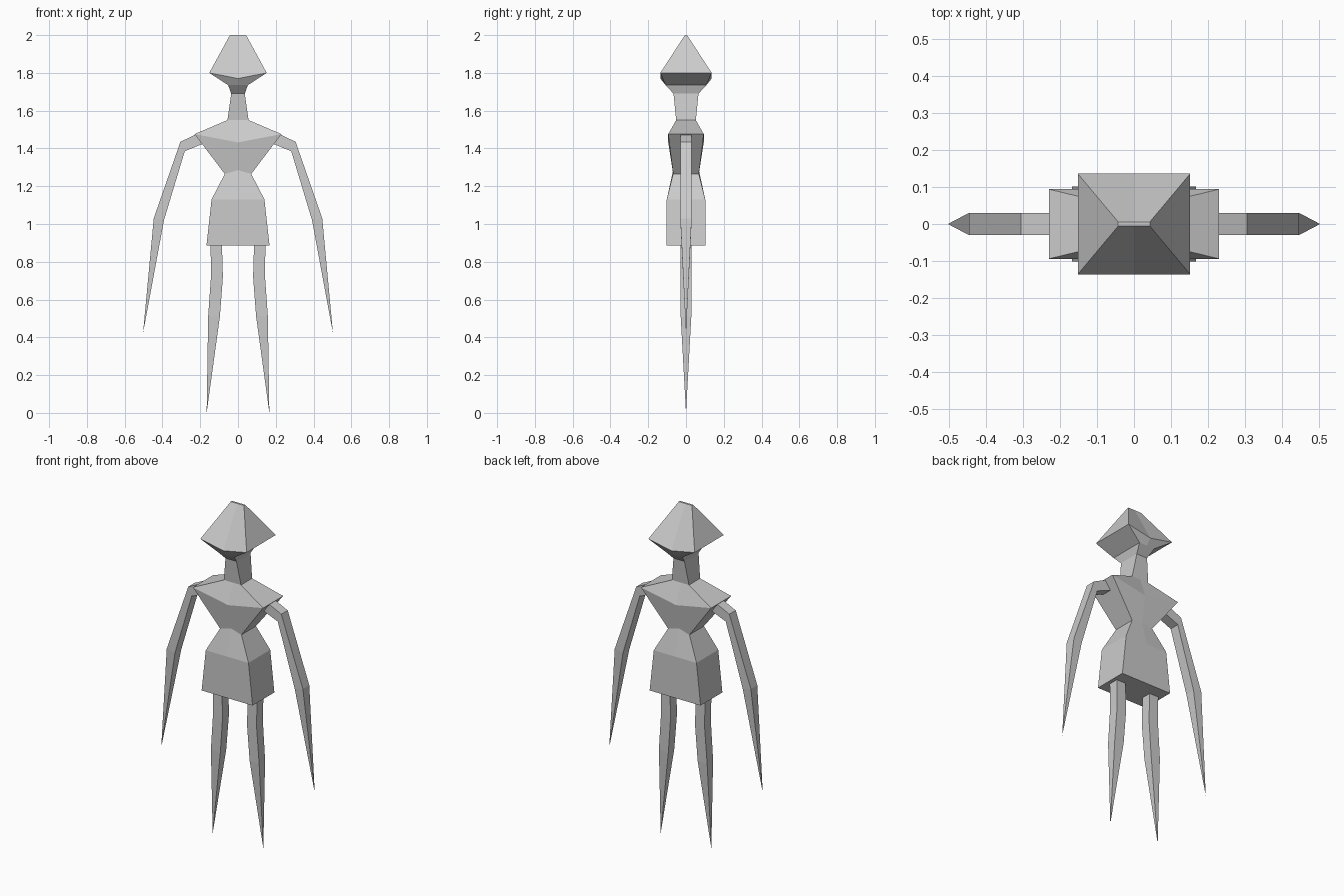
import bpy, bmesh

if "Cube" in bpy.data.objects:
    bpy.data.objects.remove(bpy.data.objects["Cube"])

grey = bpy.data.materials.new("grey")
grey.diffuse_color = (0.6, 0.6, 0.6, 1)
grey.use_nodes = True
grey.node_tree.nodes["Principled BSDF"].inputs["Base Color"].default_value = grey.diffuse_color


def loft(name, rings):
    """Skin a list of vertex rings (a one-point ring makes a tip) with flat faces."""
    bm = bmesh.new()
    loops = [[bm.verts.new(p) for p in ring] for ring in rings]
    for a, b in zip(loops, loops[1:]):
        n = len(a)
        for i in range(n):
            j = (i + 1) % n
            if len(b) == 1:
                bm.faces.new((a[i], a[j], b[0]))
            else:
                bm.faces.new((a[i], a[j], b[j], b[i]))
    for end in (loops[0], loops[-1]):
        if len(end) > 1:
            bm.faces.new(end)
    bmesh.ops.recalc_face_normals(bm, faces=bm.faces)
    mesh = bpy.data.meshes.new(name)
    bm.to_mesh(mesh)
    bm.free()
    mesh.materials.append(grey)
    bpy.context.collection.objects.link(bpy.data.objects.new(name, mesh))


def body_ring(x, y, z, zmid):
    """Six-point section with its own height on the centre line."""
    return [(-x, -y, z), (0, -y, zmid), (x, -y, z),
            (x, y, z), (0, y, zmid), (-x, y, z)]


def limb(name, side, sections, tip):
    """Square-section limb ending in a point; sections are outer xz, inner xz."""
    rings = []
    for xo, zo, xi, zi, y in sections:
        rings.append([(side * xo, -y, zo), (side * xo, y, zo),
                      (side * xi, y, zi), (side * xi, -y, zi)])
    rings.append([(side * tip[0], 0, tip[1])])
    loft(name, rings)


# Pointed head, chin and neck
loft("head_and_neck", [body_ring(*r) for r in (
    (0.043, 0.006, 2.00, 2.00),
    (0.152, 0.136, 1.80, 1.77),
    (0.052, 0.108, 1.735, 1.735),
    (0.036, 0.066, 1.69, 1.69),
    (0.056, 0.052, 1.55, 1.55))])

# Shoulders, waist and skirt
loft("torso", [body_ring(*r) for r in (
    (0.056, 0.052, 1.55, 1.55),
    (0.23, 0.094, 1.476, 1.432),
    (0.07, 0.068, 1.265, 1.285),
    (0.14, 0.102, 1.13, 1.13),
    (0.167, 0.102, 0.885, 0.885))])

# Arms and legs on both sides
for side, label in ((-1, "left"), (1, "right")):
    limb(label + "_arm", side, (
        (0.215, 1.478, 0.185, 1.425, 0.03),
        (0.305, 1.435, 0.282, 1.385, 0.03),
        (0.446, 1.03, 0.392, 1.02, 0.03)), (0.503, 0.42))
    limb(label + "_leg", side, (
        (0.145, 0.89, 0.085, 0.89, 0.03),
        (0.143, 0.72, 0.08, 0.72, 0.03),
        (0.158, 0.51, 0.096, 0.51, 0.028)), (0.166, 0.0))
